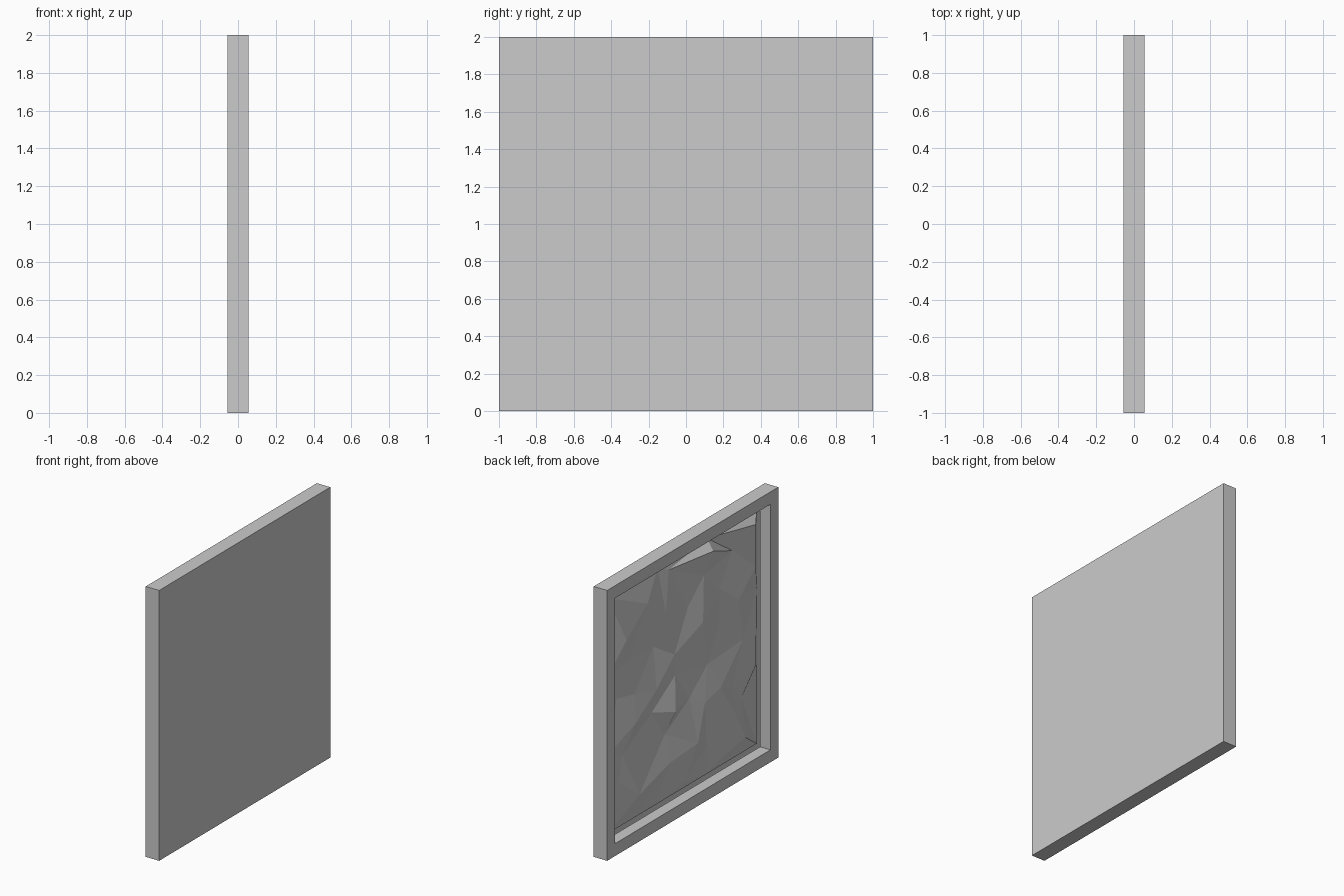
import bpy, bmesh
from mathutils import Vector
from mathutils.geometry import delaunay_2d_cdt

if "Cube" in bpy.data.objects:
    bpy.data.objects.remove(bpy.data.objects["Cube"])

X0, X1 = -0.055, 0.055      # carved face, plain face
RIM = 0.13                  # border width
FLOOR = 0.085               # recess depth


def finish(bm, name):
    bmesh.ops.recalc_face_normals(bm, faces=bm.faces)
    me = bpy.data.meshes.new(name)
    bm.to_mesh(me)
    bm.free()
    ob = bpy.data.objects.new(name, me)
    bpy.context.collection.objects.link(ob)
    return ob


# panel with a raised border around an open recess
bm = bmesh.new()
bmesh.ops.create_cube(bm, size=1)
for v in bm.verts:
    v.co = (X1 if v.co.x > 0 else X0, v.co.y * 2, v.co.z * 2 + 1)
face = min(bm.faces, key=lambda f: f.calc_center_median().x)
bmesh.ops.inset_region(bm, faces=[face], thickness=RIM)
ext = bmesh.ops.extrude_discrete_faces(bm, faces=[face])["faces"]
bmesh.ops.translate(bm, verts=ext[0].verts, vec=(FLOOR, 0, 0))
bmesh.ops.delete(bm, geom=ext, context="FACES_ONLY")
finish(bm, "panel_frame")

# faceted relief: (y, z, depth below the border in hundredths)
PTS = [
    (.64, .87, 2), (.17, .78, 2), (-.09, .45, 2), (.27, 1.54, 3),
    (-.15, 1.32, 2), (.17, 1.20, 3), (.36, 1.32, 7), (-.27, 1.80, 2),
    (-.58, 1.32, 3), (-.27, .95, 7), (-.38, .18, 7), (0, .18, 7),
    (.58, .32, 3), (.46, .19, 7), (.38, 1.02, 3), (-.06, .78, 7),
    (.22, .42, 3), (.64, 1.33, 7), (.47, 1.69, 4), (.18, 1.82, 7),
    (-.23, 1.62, 7), (-.56, .66, 7), (-.37, .75, 3), (-.58, .43, 3),
    (-.66, .99, 5), (-.78, 1.49, 3), (-.78, 1.80, 3), (-.56, 1.68, 7),
    (-.40, 1.18, 7), (-.20, .70, 4), (.61, 1.07, 5), (.79, 1.10, 7),
    (.73, 1.52, 3), (.38, .84, 7), (-.03, 1.47, 6), (-.40, 1.46, 6),
    (-.67, .55, 7), (-.78, .76, 3), (-.66, .27, 3), (.12, 1.02, 6),
    (.77, .48, 7), (.23, .62, 7), (-.26, .34, 7), (.72, .66, 7),
]
h = 1 - RIM
rim = [(y, z + 1, FLOOR) for t in (-h, -h / 3, h / 3)
       for y, z in ((t, -h), (h, t), (-t, h), (-h, -t))]
pts = rim + [(y, z, d / 100) for y, z, d in PTS]
verts, _, faces, orig, _, _ = delaunay_2d_cdt(
    [Vector(p[:2]) for p in pts], [], [], 0, 1e-5)
bm = bmesh.new()
bv = [bm.verts.new((X0 + pts[o[0]][2], v.x, v.y)) for v, o in zip(verts, orig)]
for f in faces:
    bm.faces.new([bv[i] for i in f])
bmesh.ops.recalc_face_normals(bm, faces=bm.faces)
if sum(f.normal.x for f in bm.faces) > 0:
    bmesh.ops.reverse_faces(bm, faces=bm.faces)
me = bpy.data.meshes.new("faceted_relief")
bm.to_mesh(me)
bm.free()
bpy.context.collection.objects.link(bpy.data.objects.new("faceted_relief", me))
